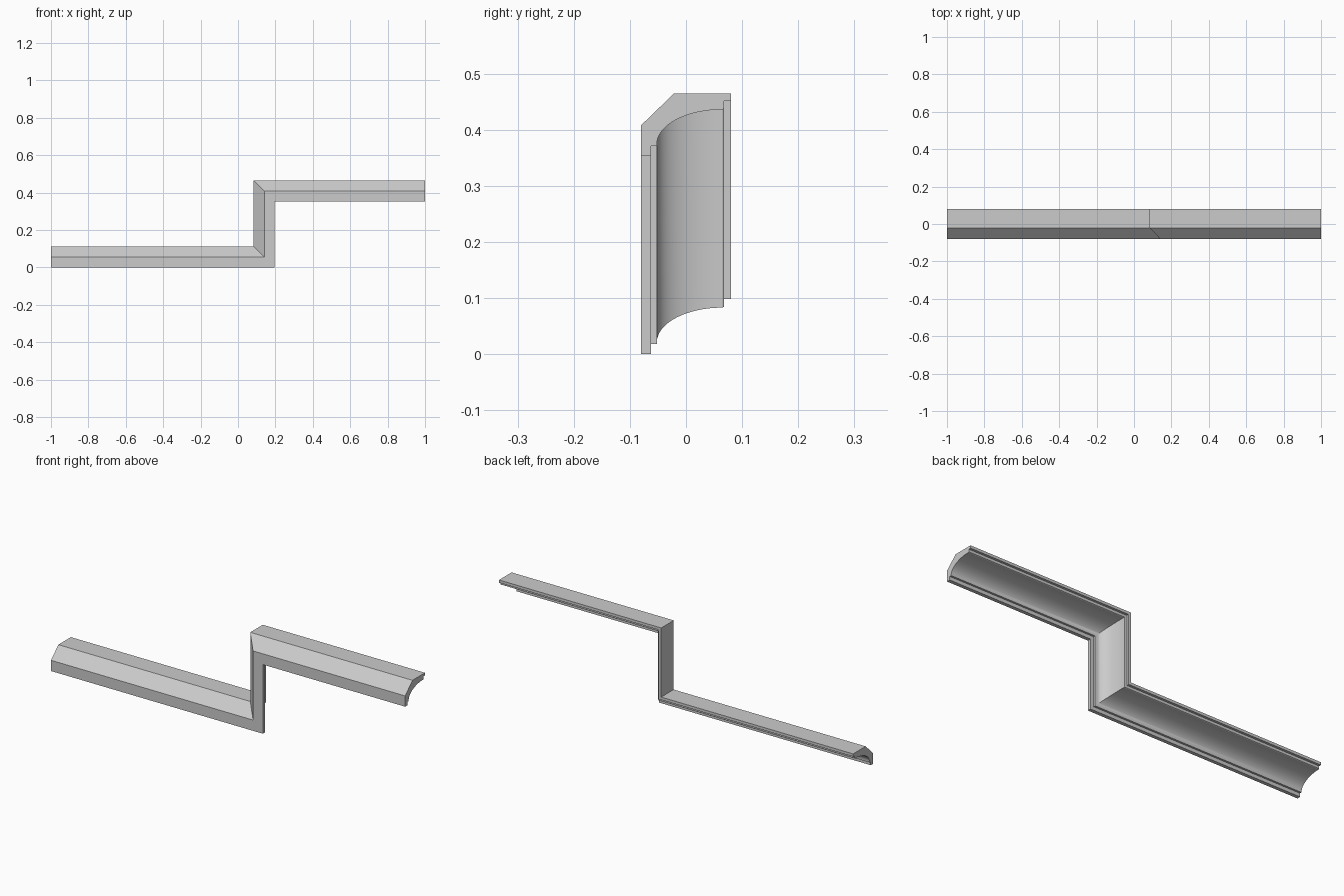
import bpy, bmesh, math

if "Cube" in bpy.data.objects:
    bpy.data.objects.remove(bpy.data.objects["Cube"])

# Moulding cross-section: (depth y, height d above the lower edge)
profile = [(-0.062, 0.0), (-0.08, 0.0), (-0.08, 0.055), (-0.021, 0.112),
           (0.08, 0.112), (0.08, 0.098), (0.068, 0.098), (0.068, 0.085), (0.065, 0.083)]

# Concave cove from the back lip round to the front lip
STEPS = 16
for i in range(1, STEPS + 1):
    a = math.pi / 2 * (1 + i / STEPS)
    profile.append((0.065 + 0.117 * math.cos(a), 0.021 + 0.062 * math.sin(a)))
profile += [(-0.052, 0.018), (-0.062, 0.018)]


# Stepped path, mitred at both corners
def stations(d):
    x, rise = 0.196, 0.353
    return [(-1, d), (x - d, d), (x - d, rise + d), (1, rise + d)]


bm = bmesh.new()
rings = [[bm.verts.new((stations(d)[s][0], y, stations(d)[s][1])) for y, d in profile]
         for s in range(4)]
n = len(profile)
for a, b in zip(rings, rings[1:]):
    for i in range(n):
        j = (i + 1) % n
        bm.faces.new((a[i], a[j], b[j], b[i]))

# End caps
bm.faces.new(rings[0])
bm.faces.new(rings[-1])
bmesh.ops.recalc_face_normals(bm, faces=bm.faces[:])

mesh = bpy.data.meshes.new("stepped_cornice")
bm.to_mesh(mesh)
bm.free()
obj = bpy.data.objects.new("stepped_cornice", mesh)
bpy.context.collection.objects.link(obj)
bpy.context.view_layer.objects.active = obj
obj.select_set(True)
bpy.ops.object.shade_smooth_by_angle(angle=math.radians(25))
